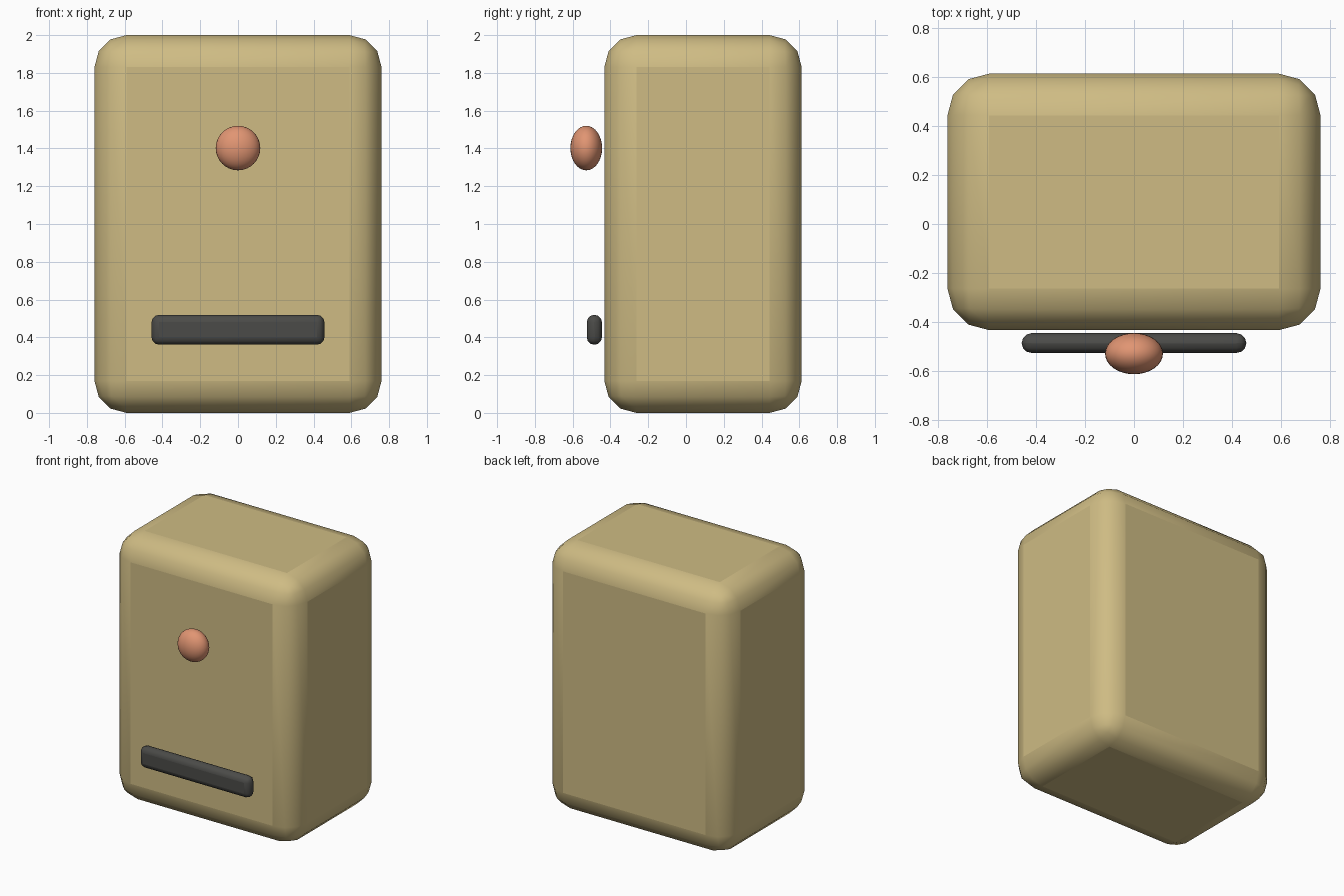
import bpy
from math import radians

if "Cube" in bpy.data.objects:
    bpy.data.objects.remove(bpy.data.objects["Cube"])


def paint(obj, name, color):
    mat = bpy.data.materials.new(name)
    mat.diffuse_color = (*color, 1)
    mat.use_nodes = True
    mat.node_tree.nodes["Principled BSDF"].inputs["Base Color"].default_value = mat.diffuse_color
    obj.data.materials.append(mat)


def rounded_box(name, center, size, radius):
    bpy.ops.mesh.primitive_cube_add(size=1, location=center)
    obj = bpy.context.object
    obj.name = name
    obj.scale = size
    bpy.ops.object.transform_apply(location=False, rotation=False, scale=True)
    bevel = obj.modifiers.new("rounded_edges", 'BEVEL')
    bevel.width = radius
    bevel.segments = 3
    bpy.ops.object.shade_smooth_by_angle(angle=radians(40))
    return obj


# Main cabinet
body = rounded_box("body", (0, 0.09, 1.0), (1.52, 1.045, 2.0), 0.17)
paint(body, "tan", (0.62, 0.50, 0.23))

# Slot bar low on the front
bar = rounded_box("front_bar", (0, -0.485, 0.44), (0.915, 0.08, 0.158), 0.039)
paint(bar, "charcoal", (0.07, 0.07, 0.065))

# Flattened round button on the front
bpy.ops.mesh.primitive_uv_sphere_add(segments=32, ring_count=16, radius=1,
                                     location=(0, -0.528, 1.402))
button = bpy.context.object
button.name = "front_button"
button.scale = (0.118, 0.084, 0.118)
bpy.ops.object.transform_apply(location=False, rotation=False, scale=True)
bpy.ops.object.shade_smooth()
paint(button, "coral", (0.75, 0.30, 0.17))
